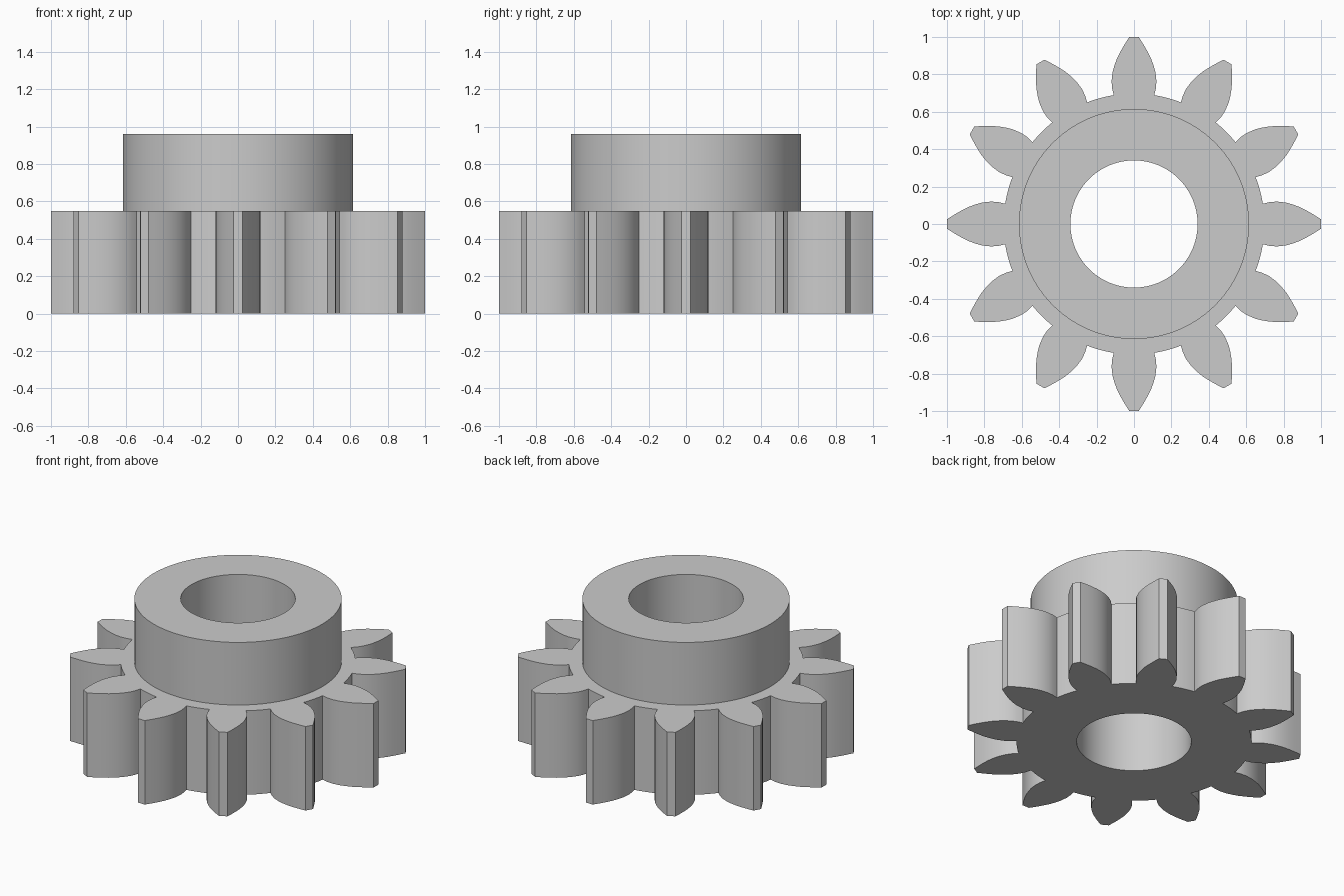
import bpy
import bmesh
from math import sin, cos, atan2, pi, radians

cube = bpy.data.objects.get("Cube")
if cube:
    bpy.data.objects.remove(cube, do_unlink=True)

TEETH = 12
ROOT_R, HUB_R, BORE_R = 0.697, 0.615, 0.34
GEAR_H, HUB_H = 0.55, 0.96
PITCH = 2 * pi / TEETH
RING_STEPS = 8

# Half of one tooth: (distance from tooth axis, distance from centre)
FLANK = [(0.108, 0.6885), (0.117, 0.725), (0.12, 0.765), (0.114, 0.815),
         (0.104, 0.85), (0.09, 0.888), (0.068, 0.93), (0.046, 0.967), (0.025, 1.0)]


def arc(radius, start, end, steps):
    return [(radius * sin(start + (end - start) * i / steps),
             radius * cos(start + (end - start) * i / steps)) for i in range(steps + 1)]


# One pitch of outline, from mid-gap to mid-gap
foot = atan2(*FLANK[0])
left = arc(ROOT_R, -PITCH / 2, -foot, 3)[:-1] + [(-x, y) for x, y in FLANK]
tooth = left + [(-x, y) for x, y in reversed(left)]
hub_arc = arc(HUB_R, -PITCH / 2, PITCH / 2, RING_STEPS)
bore_arc = arc(BORE_R, -PITCH / 2, PITCH / 2, RING_STEPS)

bm = bmesh.new()


def place(points, angle, z):
    return [bm.verts.new((x * cos(angle) + y * sin(angle),
                          y * cos(angle) - x * sin(angle), z)) for x, y in points]


def wall(low, high):
    for i in range(len(low) - 1):
        bm.faces.new((low[i], low[i + 1], high[i + 1], high[i])).smooth = True


for n in range(TEETH):
    a = n * PITCH
    tooth_low, tooth_high = place(tooth, a, 0), place(tooth, a, GEAR_H)
    hub_low, hub_high = place(hub_arc, a, GEAR_H), place(hub_arc, a, HUB_H)
    bore_low, bore_high = place(bore_arc, a, 0), place(bore_arc, a, HUB_H)
    # Tooth flanks, hub side and bore
    wall(tooth_low, tooth_high)
    wall(hub_low, hub_high)
    wall(bore_high, bore_low)
    # Underside, gear top and hub top
    bm.faces.new(tooth_low + bore_low[::-1])
    bm.faces.new(tooth_high + hub_low[::-1])
    bm.faces.new(hub_high + bore_high[::-1])

bmesh.ops.remove_doubles(bm, verts=bm.verts, dist=0.0005)
bmesh.ops.recalc_face_normals(bm, faces=bm.faces)
mesh = bpy.data.meshes.new("pinion_gear")
bm.to_mesh(mesh)
bm.free()

# Plain grey material
grey = bpy.data.materials.new("grey")
grey.use_nodes = True
colour = (0.6, 0.6, 0.6, 1)
grey.diffuse_color = colour
grey.node_tree.nodes["Principled BSDF"].inputs["Base Color"].default_value = colour
mesh.materials.append(grey)

gear = bpy.data.objects.new("pinion_gear", mesh)
bpy.context.collection.objects.link(gear)
bpy.ops.object.select_all(action="DESELECT")
gear.select_set(True)
bpy.context.view_layer.objects.active = gear
bpy.ops.object.shade_smooth_by_angle(angle=radians(30))
